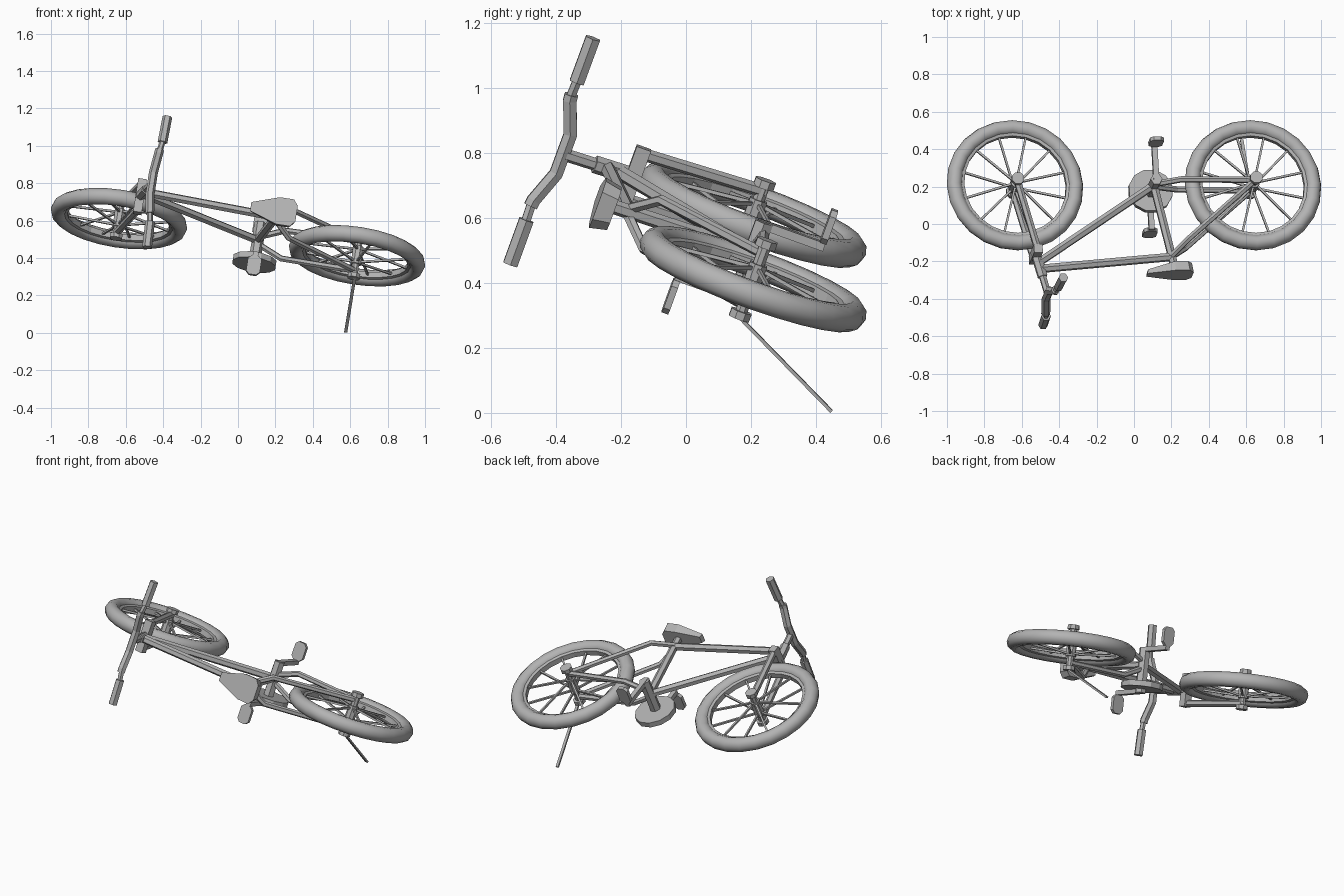
import bpy, bmesh, math
from mathutils import Matrix, Vector

if "Cube" in bpy.data.objects:
    bpy.data.objects.remove(bpy.data.objects["Cube"], do_unlink=True)

grey = bpy.data.materials.new("plain_grey")
grey.use_nodes = True
grey.diffuse_color = (0.45, 0.45, 0.45, 1)
grey.node_tree.nodes["Principled BSDF"].inputs["Base Color"].default_value = (0.45, 0.45, 0.45, 1)

# Leaning frame: local x = rearward, y = towards the saddle, z = along the axles
rear = Vector((0.988, 0, -0.154)).normalized()
side = Vector((0.145, 0.34, 0.93))
side = (side - rear * side.dot(rear)).normalized()
LEAN = Matrix((rear, rear.cross(side), side)).transposed().to_4x4()
WORLD = Matrix.Translation((0, 0.207, 0.511)) @ LEAN


def finish(name, bm, smooth=False):
    """Tilt the part into place and make it an object."""
    bm.transform(WORLD)
    bmesh.ops.recalc_face_normals(bm, faces=bm.faces)
    for f in bm.faces:
        f.smooth = smooth
    mesh = bpy.data.meshes.new(name)
    bm.to_mesh(mesh)
    bm.free()
    mesh.materials.append(grey)
    bpy.context.collection.objects.link(bpy.data.objects.new(name, mesh))


def tube(bm, points, radius, sides=6, flat=1.0):
    """Mitred pipe through the points, closed at both ends."""
    pts = [Vector(p) for p in points]
    rings = []
    for i, p in enumerate(pts):
        before = (p - pts[i - 1]).normalized() if i else None
        after = (pts[i + 1] - p).normalized() if i < len(pts) - 1 else None
        t = ((before or after) + (after or before)).normalized()
        ref = Vector((0, 0, 1)) if abs(t.z) < 0.85 else Vector((1, 0, 0))
        v = t.cross(ref).normalized()
        w = t.cross(v)
        rings.append([bm.verts.new(p + radius * (v * math.cos(a) + w * flat * math.sin(a)))
                      for a in (math.tau * (k + 0.5) / sides for k in range(sides))])
    for r, s in zip(rings, rings[1:]):
        for k in range(sides):
            j = (k + 1) % sides
            bm.faces.new((r[k], r[j], s[j], s[k]))
    bm.faces.new(rings[0])
    bm.faces.new(rings[-1])


def pipe(name, points, radius, sides=6, flat=1.0):
    bm = bmesh.new()
    tube(bm, points, radius, sides, flat)
    finish(name, bm)


def pair(name, points, radius, sides=6):
    """The same pipe on both sides of the bike."""
    for label, s in (("upper", 1), ("lower", -1)):
        pipe(f"{label}_{name}", [(x, y, z * s) for x, y, z in points], radius, sides)


def box(name, centre, size, cut=0.0):
    """Block, with its corners seen from the saddle cut off if asked."""
    bm = bmesh.new()
    bmesh.ops.create_cube(bm, size=1, matrix=Matrix.Translation(centre) @ Matrix.Diagonal((*size, 1)))
    if cut:
        edges = [e for e in bm.edges if abs(e.verts[0].co.y - e.verts[1].co.y) > size[1] / 2]
        bmesh.ops.bevel(bm, geom=edges, offset=cut, segments=1, affect='EDGES')
    finish(name, bm)


def ring(name, x, section, smooth=False, segments=24):
    """Revolve a closed (radius, sideways) section around an axle."""
    bm = bmesh.new()
    loops = []
    for i in range(segments):
        a = math.tau * i / segments
        loops.append([bm.verts.new((x + r * math.cos(a), r * math.sin(a), z)) for r, z in section])
    n = len(section)
    for i in range(segments):
        p, q = loops[i], loops[(i + 1) % segments]
        for k in range(n):
            j = (k + 1) % n
            bm.faces.new((p[k], p[j], q[j], q[k]))
    finish(name, bm, smooth)


# Wheels
AXLE = 0.644
tyre = [(0.327 + 0.042 * math.cos(math.tau * k / 10), 0.044 * math.sin(math.tau * k / 10)) for k in range(10)]
rim = [(0.3, -0.024), (0.3, 0.024), (0.276, 0.016), (0.276, -0.016)]
for label, x, reach in (("front", -AXLE, 0.115), ("rear", AXLE, 0.13)):
    ring(f"{label}_tyre", x, tyre, smooth=True)
    ring(f"{label}_rim", x, rim)
    pipe(f"{label}_hub", [(x, 0, -0.05), (x, 0, 0.05)], 0.03, 8)
    pipe(f"{label}_axle", [(x, 0, -reach), (x, 0, reach)], 0.02, 8)
    for s in (-1, 1):
        pipe(f"{label}_axle_nut", [(x, 0, s * (reach - 0.025)), (x, 0, s * reach)], 0.035, 8)
    bm = bmesh.new()
    for k in range(12):
        a = math.tau * (k + 0.5) / 12
        d = Vector((math.cos(a), math.sin(a), 0))
        hub = Vector((x, 0, 0.035 if k % 2 else -0.035))
        tube(bm, [hub + d * 0.02, Vector((x, 0, 0)) + d * 0.285], 0.008, 4)
    finish(f"{label}_spokes", bm)


# Steering line shared by fork, head tube and stem
def steer(height, z=0.0):
    return (-AXLE + 0.235 * height, height, z)


pair("fork_leg", [steer(0.4, 0.075), steer(-0.01, 0.08)], 0.02)
pipe("fork_crown", [steer(0.392, -0.095), steer(0.392, 0.095)], 0.033, 4)
pipe("head_tube", [steer(0.39), steer(0.52)], 0.028)
pipe("stem", [steer(0.5), steer(0.63)], 0.02)

# Handlebar: stout risen middle, thin ends and thick grips
half = [(-0.5, 0.622, 0.065), (-0.488, 0.66, 0.165), (-0.486, 0.662, 0.185)]
pipe("handlebar", [(x, y, -z) for x, y, z in reversed(half)] + half, 0.024)
pair("bar_end", [(-0.486, 0.662, 0.17), (-0.475, 0.66, 0.25)], 0.016)
pair("grip", [(-0.477, 0.66, 0.228), (-0.472, 0.66, 0.375)], 0.026)

# Frame
BB = (0.107, 0, 0)
CLUSTER = (0.184, 0.407, 0)
pipe("top_tube", [steer(0.475), CLUSTER], 0.023)
pipe("down_tube", [steer(0.44), BB], 0.023)
pipe("seat_tube", [BB, CLUSTER, (0.196, 0.475, 0)], 0.023)
pair("chain_stay", [(0.11, 0, 0.02), (0.245, -0.005, 0.08), (AXLE, 0, 0.085)], 0.017)
pair("seat_stay", [(0.18, 0.405, 0.012), (0.27, 0.33, 0.08), (AXLE, 0, 0.085)], 0.017)

# Saddle: outline tapering to a nose, with a narrower underside
outline = [(0.042, 0.025), (0.19, 0.077), (0.265, 0.077), (0.29, 0.045)]
outline += [(x, -z) for x, z in reversed(outline)]
bm = bmesh.new()
top = [bm.verts.new((x, 0.51, z)) for x, z in outline]
low = [bm.verts.new((0.17 + (x - 0.17) * 0.95, 0.455 if x > 0.1 else 0.485, z * 0.85)) for x, z in outline]
bm.faces.new(top)
bm.faces.new(low)
for k in range(len(top)):
    j = (k + 1) % len(top)
    bm.faces.new((top[k], top[j], low[j], low[k]))
finish("saddle", bm)

# Drive: bottom bracket, chainring, cranks and pedals
pipe("bottom_bracket", [(0.107, 0, -0.16), (0.107, 0, 0.1)], 0.032)
pipe("chainring", [(0.107, -0.01, -0.138), (0.107, -0.01, -0.106)], 0.12, 12)
for label, s, z in (("upper", -1, 0.09), ("lower", 1, -0.15)):
    out = math.copysign(1, z)
    box(f"{label}_crank", (0.107, s * 0.09, z), (0.03, 0.22, 0.026))
    box(f"{label}_pedal", (0.107, s * 0.192, z + out * 0.065), (0.074, 0.021, 0.108), cut=0.018)

# Kickstand
pipe("kickstand", [(0.65, 0.01, -0.12), (0.647, -0.366, -0.305)], 0.012, 4, 0.6)
